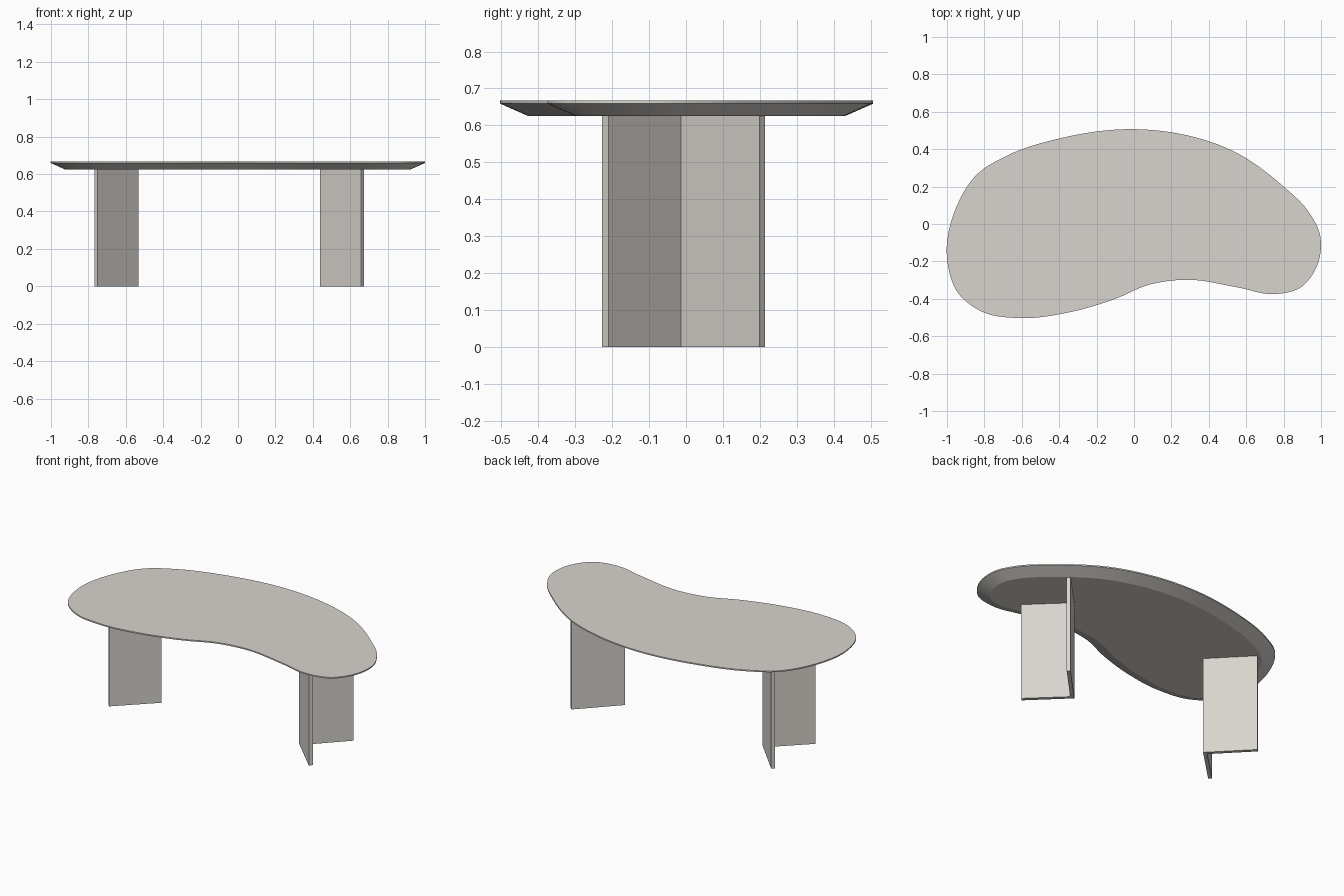
import bpy, bmesh, math
from mathutils import Vector

if "Cube" in bpy.data.objects:
    bpy.data.objects.remove(bpy.data.objects["Cube"])

stone = bpy.data.materials.new("warm light grey")
stone.diffuse_color = (0.69, 0.66, 0.62, 1)
stone.use_nodes = True
stone.node_tree.nodes["Principled BSDF"].inputs["Base Color"].default_value = stone.diffuse_color


def stack(name, rings):
    """Solid skinned through closed rings of points, listed bottom to top."""
    bm = bmesh.new()
    loops = [[bm.verts.new(p) for p in ring] for ring in rings]
    n = len(loops[0])
    for a, b in zip(loops, loops[1:]):
        for i in range(n):
            j = (i + 1) % n
            bm.faces.new((a[i], a[j], b[j], b[i]))
    bm.faces.new(loops[0][::-1])
    bm.faces.new(loops[-1])
    bmesh.ops.recalc_face_normals(bm, faces=bm.faces)
    mesh = bpy.data.meshes.new(name)
    bm.to_mesh(mesh)
    bm.free()
    mesh.materials.append(stone)
    ob = bpy.data.objects.new(name, mesh)
    bpy.context.collection.objects.link(ob)
    return ob


def smooth_loop(pts, steps=8):
    """Closed Catmull-Rom curve through the points, spaced by chord length."""
    pts = [Vector(p) for p in pts]
    n, out = len(pts), []
    for i in range(n):
        p0, p1, p2, p3 = (pts[(i + k) % n] for k in (-1, 0, 1, 2))
        d0, d1, d2 = (p1 - p0).length, (p2 - p1).length, (p3 - p2).length
        m1 = ((p1 - p0) / d0 * d1 + (p2 - p1) / d1 * d0) / (d0 + d1) * d1
        m2 = ((p2 - p1) / d1 * d2 + (p3 - p2) / d2 * d1) / (d1 + d2) * d1
        for s in range(steps):
            t = s / steps
            out.append(p1 * (2*t**3 - 3*t**2 + 1) + m1 * (t**3 - 2*t**2 + t)
                       + p2 * (3*t**2 - 2*t**3) + m2 * (t**3 - t**2))
    return out


def inset(loop, d):
    """Move a counter-clockwise loop inwards along its normals."""
    n, out = len(loop), []
    for i, p in enumerate(loop):
        t = (loop[(i + 1) % n] - loop[i - 1]).normalized()
        out.append(p + Vector((-t.y, t.x)) * d)
    return out


def at(loop, z):
    return [(p[0], p[1], z) for p in loop]


# Kidney-shaped top with a thin rim and a wide bevel underneath
outline = smooth_loop([
    (0, 0.507), (-0.40, 0.457), (-0.68, 0.365), (-0.84, 0.265), (-0.95, 0.09),
    (-1.0, -0.18), (-0.94, -0.37), (-0.81, -0.47), (-0.61, -0.503),
    (-0.35, -0.473), (-0.10, -0.40), (0.08, -0.325), (0.28, -0.298),
    (0.55, -0.338), (0.75, -0.375), (0.89, -0.34), (0.98, -0.22),
    (0.995, -0.06), (0.93, 0.07), (0.80, 0.20), (0.52, 0.395), (0.28, 0.475)])
top = stack("table_top", [at(inset(outline, 0.077), 0.625),
                          at(outline, 0.659), at(outline, 0.667)])
bpy.context.view_layer.objects.active = top
top.select_set(True)
bpy.ops.object.shade_smooth_by_angle(angle=math.radians(18))

# Two V-shaped panel legs, points of the V facing each other
vee = [(0, -0.013), (0.219, -0.227), (0.235, -0.210), (0.031, -0.013),
       (0.235, 0.199), (0.219, 0.214)]
for name, x, side in (("right_leg", 0.439, 1), ("left_leg", -0.531, -1)):
    foot = [(x + side * px, py) for px, py in vee]
    stack(name, [at(foot, 0), at(foot, 0.626)])
